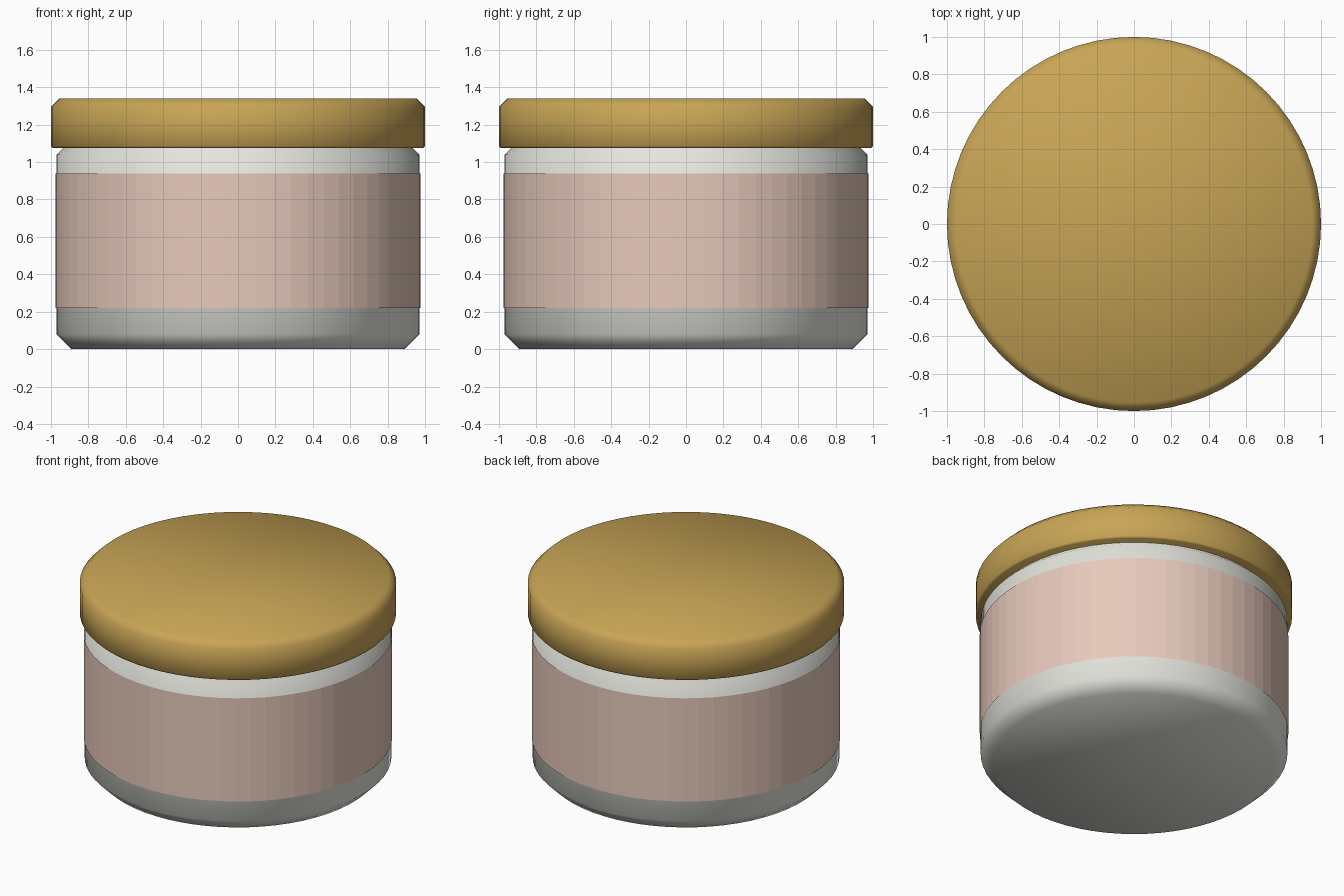
import bpy
import bmesh
import math

cube = bpy.data.objects.get("Cube")
if cube:
    bpy.data.objects.remove(cube, do_unlink=True)

SIDES = 64


def material(name, rgb):
    mat = bpy.data.materials.new(name)
    mat.use_nodes = True
    mat.diffuse_color = (*rgb, 1)
    mat.node_tree.nodes["Principled BSDF"].inputs["Base Color"].default_value = (*rgb, 1)
    return mat


def lathe(name, profile, mat, capped=True, smooth=True):
    """Revolve a bottom-to-top (radius, height) profile around z."""
    bm = bmesh.new()
    rings = []
    for r, z in profile:
        angles = [2 * math.pi * i / SIDES for i in range(SIDES)]
        rings.append([bm.verts.new((r * math.cos(a), r * math.sin(a), z)) for a in angles])
    for low, high in zip(rings, rings[1:]):
        for i in range(SIDES):
            j = (i + 1) % SIDES
            bm.faces.new((low[i], low[j], high[j], high[i]))
    if capped:
        bm.faces.new(rings[0][::-1])
        bm.faces.new(rings[-1])
    mesh = bpy.data.meshes.new(name)
    bm.to_mesh(mesh)
    bm.free()
    mesh.materials.append(mat)
    obj = bpy.data.objects.new(name, mesh)
    bpy.context.collection.objects.link(obj)
    if smooth:
        bpy.ops.object.select_all(action="DESELECT")
        obj.select_set(True)
        bpy.context.view_layer.objects.active = obj
        bpy.ops.object.shade_smooth_by_angle(angle=math.radians(60))
    return obj


white = material("off white glass", (0.79, 0.79, 0.74))
pink = material("pale pink label", (0.80, 0.59, 0.50))
gold = material("gold lid", (0.58, 0.375, 0.092))

# Jar body with chamfered base and shoulder
lathe("jar_body", [(0.89, 0), (0.97, 0.08), (0.97, 1.04), (0.935, 1.075), (0.935, 1.09)], white)

# Thin wrapped label
lathe("label", [(0.975, 0.22), (0.975, 0.94)], pink, capped=False, smooth=False)

# Wide lid with chamfered rims
lathe("lid", [(0.99, 1.075), (1.0, 1.085), (1.0, 1.295), (0.955, 1.34)], gold)
